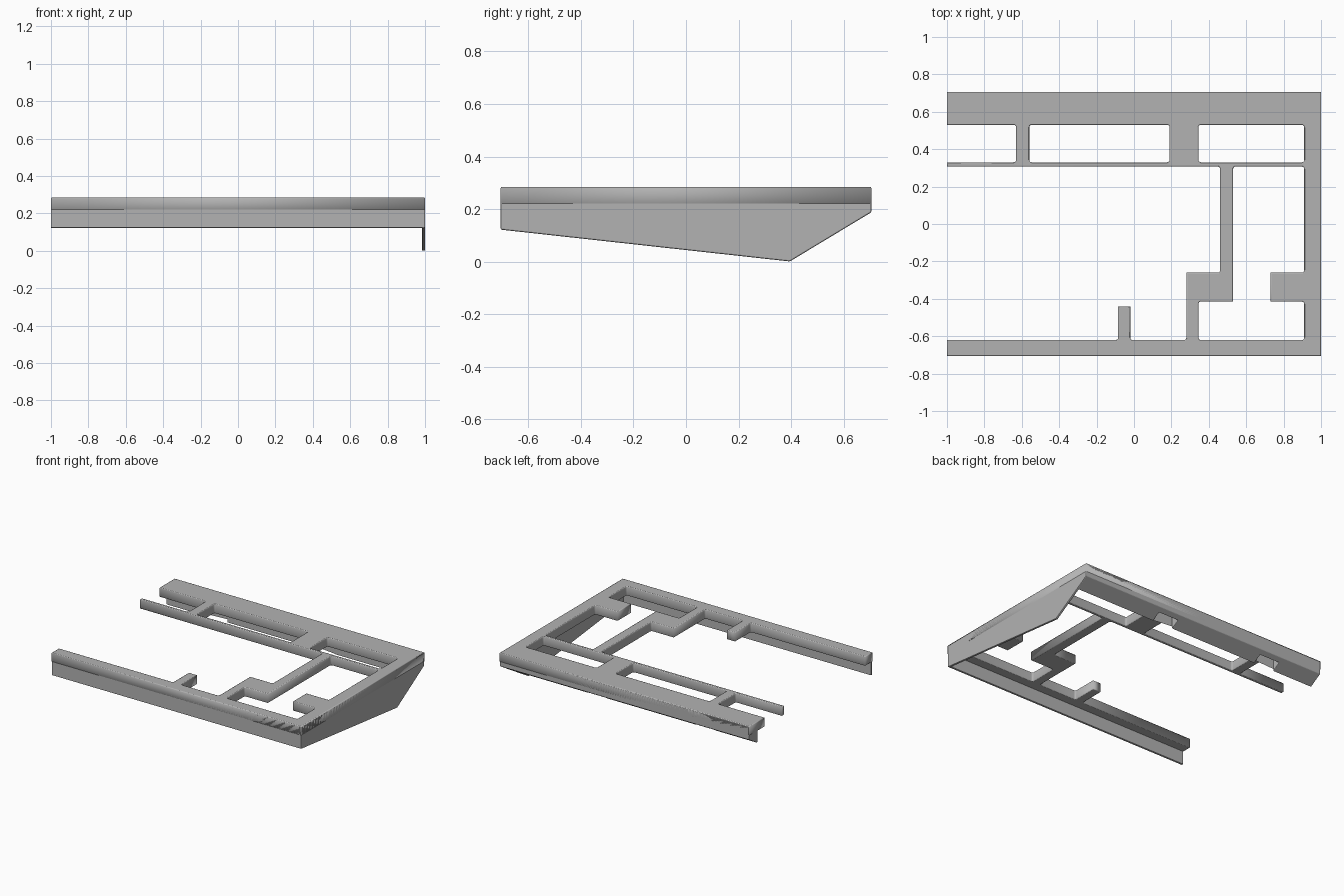
import bpy, bmesh
from mathutils import Vector

cube = bpy.data.objects.get("Cube")
if cube:
    bpy.data.objects.remove(cube, do_unlink=True)

TOP, PLATE, EDGE = 0.285, 0.068, 0.005

grey = bpy.data.materials.new("case grey")
grey.use_nodes = True
grey.diffuse_color = (0.45, 0.45, 0.45, 1)
grey.node_tree.nodes["Principled BSDF"].inputs["Base Color"].default_value = (0.45, 0.45, 0.45, 1)


def link(name, data):
    ob = bpy.data.objects.new(name, data)
    bpy.context.collection.objects.link(ob)
    data.materials.append(grey)
    return ob


def fillet(points, hole, radius=0.014):
    """Round only the corners where the material is concave."""
    out = []
    for i, p in enumerate(points):
        p = Vector(p)
        a = Vector(points[i - 1]) - p
        b = Vector(points[(i + 1) % len(points)]) - p
        turn = a.cross(b)  # negative on left turns
        if (turn > 0) != hole:
            a, b = a.normalized() * radius, b.normalized() * radius
            for k in range(5):
                t = k / 4
                out.append(p + a * (1 - t) ** 2 + b * t ** 2)
        else:
            out.append(p)
    return out


def prism(name, profile, x0, x1):
    """Extrude a (y, z) profile along x."""
    bm = bmesh.new()
    face = bm.faces.new([bm.verts.new((x0, y, z)) for y, z in profile])
    new = bmesh.ops.extrude_face_region(bm, geom=[face])["geom"]
    bmesh.ops.translate(bm, vec=(x1 - x0, 0, 0),
                        verts=[v for v in new if isinstance(v, bmesh.types.BMVert)])
    bmesh.ops.recalc_face_normals(bm, faces=bm.faces)
    mesh = bpy.data.meshes.new(name)
    bm.to_mesh(mesh)
    bm.free()
    return link(name, mesh)


def soften(ob, width=EDGE):
    mod = ob.modifiers.new("soft edges", "BEVEL")
    mod.width, mod.segments, mod.limit_method = width, 2, "ANGLE"


# Top plate: outline with tabs and arms, plus three openings, all anticlockwise
outline = [(-1, -.705), (1, -.705), (1, .705), (-1, .705), (-1, .53),
           (-.63, .53), (-.63, .33), (-1, .33), (-1, .307), (.46, .307),
           (.46, -.26), (.28, -.26), (.28, -.62), (-.02, -.62), (-.02, -.44),
           (-.085, -.44), (-.085, -.62), (-1, -.62)]
openings = [
    [(-.56, .33), (.19, .33), (.19, .53), (-.56, .53)],
    [(.345, .33), (.91, .33), (.91, .53), (.345, .53)],
    [(.345, -.62), (.91, -.62), (.91, -.415), (.73, -.415), (.73, -.26),
     (.91, -.26), (.91, .307), (.53, .307), (.53, -.415), (.345, -.415)],
]
curve = bpy.data.curves.new("top_plate", "CURVE")
curve.dimensions, curve.fill_mode = "2D", "BOTH"
curve.extrude = PLATE / 2 - EDGE
curve.bevel_depth, curve.bevel_resolution, curve.offset = EDGE, 1, -EDGE
for pts, hole in [(outline, False)] + [(o, True) for o in openings]:
    pts = fillet(pts, hole)
    spline = curve.splines.new("POLY")
    spline.points.add(len(pts) - 1)
    for sp, p in zip(spline.points, pts):
        sp.co = (p.x, p.y, 0, 1)
    spline.use_cyclic_u = True
plate = link("top_plate", curve)
plate.location.z = TOP - PLATE / 2
bpy.ops.object.select_all(action="DESELECT")
plate.select_set(True)
bpy.context.view_layer.objects.active = plate
bpy.ops.object.convert(target="MESH")

# Side wall with its pointed foot
side = prism("side_wall", [(-.705, .122), (.395, .001), (.705, .188),
                           (.705, TOP - .002), (-.705, TOP - .002)], .983, 1)
soften(side)

# Thin front wall
front = prism("front_wall", [(-.705, .122), (-.688, .122), (-.688, TOP - .002),
                             (-.705, TOP - .002)], -1, .999)
soften(front)

# Thick rear wall with a sloping underside
rear = prism("rear_wall", [(.705, .188), (.61, .131), (.61, TOP - PLATE + .002),
                           (.64, TOP - .006), (.705, TOP - .002)], -1, .999)

# Pockets in the rear wall beneath the two cross bars
for i, x in enumerate((-.595, .268)):
    low, high = .08, TOP - PLATE
    pocket = prism("pocket_cutter_%d" % (i + 1),
                   [(.58, low), (.67, low), (.67, high), (.58, high)], x - .08, x + .08)
    pocket.hide_render = True
    pocket.hide_viewport = True
    cut = rear.modifiers.new("pocket", "BOOLEAN")
    cut.object, cut.operation, cut.solver = pocket, "DIFFERENCE", "EXACT"
soften(rear, .004)
